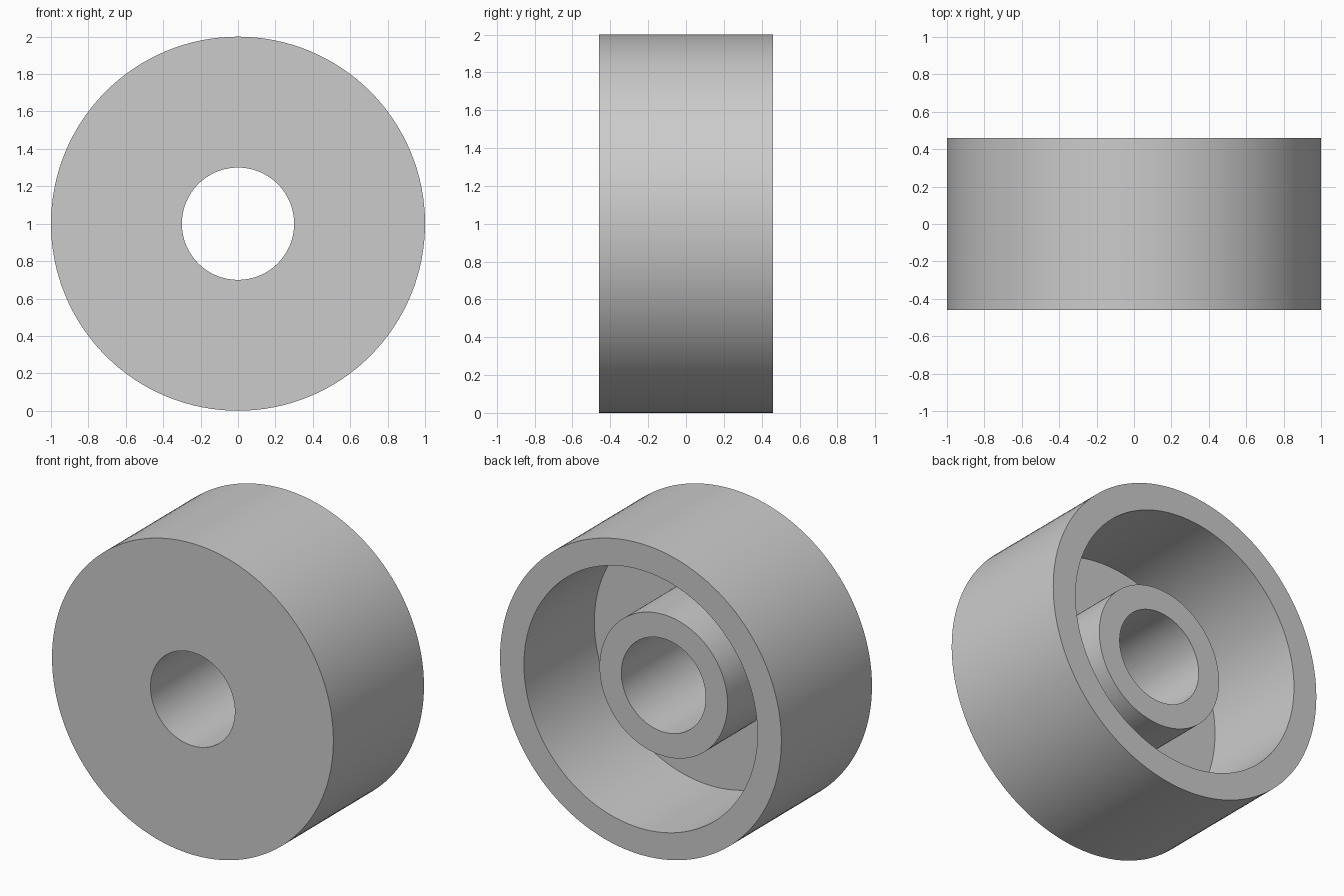
import bpy, bmesh
from math import radians, tau
from mathutils import Matrix, Vector

cube = bpy.data.objects.get("Cube")
if cube:
    bpy.data.objects.remove(cube, do_unlink=True)

SEGMENTS = 128
R_OUTER, R_RIM, R_HUB, R_BORE = 1.0, 0.83, 0.455, 0.3
Y_FRONT, Y_FLOOR, Y_HUB, Y_BACK = -0.46, -0.255, 0.228, 0.46

# Plain grey material
grey = bpy.data.materials.new("plain_grey")
grey.use_nodes = True
colour = (0.6, 0.6, 0.6, 1)
grey.diffuse_color = colour
grey.node_tree.nodes["Principled BSDF"].inputs["Base Color"].default_value = colour

# Closed half section (radius, y): front disc, outer rim, recess, raised hub, bore
section = [
    (R_BORE, Y_FRONT), (R_OUTER, Y_FRONT),
    (R_OUTER, Y_BACK), (R_RIM, Y_BACK),
    (R_RIM, Y_FLOOR), (R_HUB, Y_FLOOR),
    (R_HUB, Y_HUB), (R_BORE, Y_HUB),
]


def revolve(name, profile, centre):
    """Turn a closed profile around the y axis through the centre."""
    bm = bmesh.new()
    rings = []
    for i in range(SEGMENTS):
        turn = Matrix.Rotation(tau * i / SEGMENTS, 3, 'Y')
        rings.append([bm.verts.new(turn @ Vector((r, y, 0))) for r, y in profile])
    for i, ring in enumerate(rings):
        after = rings[(i + 1) % SEGMENTS]
        for j in range(len(profile)):
            k = (j + 1) % len(profile)
            bm.faces.new((ring[j], ring[k], after[k], after[j]))
    bmesh.ops.recalc_face_normals(bm, faces=bm.faces)
    mesh = bpy.data.meshes.new(name)
    bm.to_mesh(mesh)
    bm.free()
    obj = bpy.data.objects.new(name, mesh)
    obj.location = centre
    bpy.context.collection.objects.link(obj)
    mesh.materials.append(grey)
    return obj


# Wheel with a recessed back and a central hub
wheel = revolve("wheel", section, (0, 0, R_OUTER))
bpy.ops.object.select_all(action='DESELECT')
wheel.select_set(True)
bpy.context.view_layer.objects.active = wheel
bpy.ops.object.shade_smooth_by_angle(angle=radians(30))
